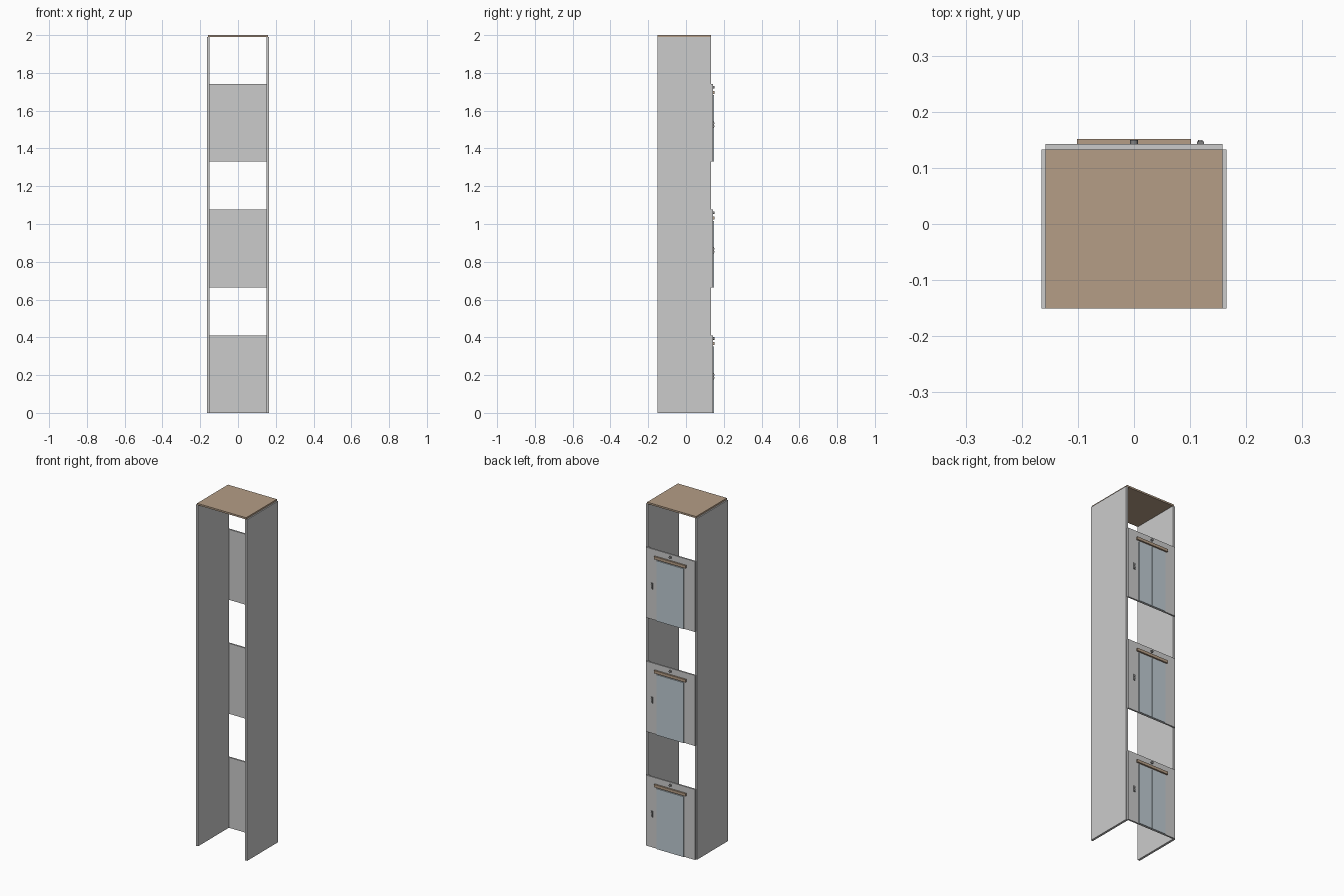
import bpy, math

if "Cube" in bpy.data.objects:
    bpy.data.objects.remove(bpy.data.objects["Cube"])


def material(name, rgb):
    m = bpy.data.materials.new(name)
    m.diffuse_color = (*rgb, 1)
    m.use_nodes = True
    m.node_tree.nodes["Principled BSDF"].inputs["Base Color"].default_value = m.diffuse_color
    return m


BROWN = material("brown", (0.46, 0.34, 0.24))
GLASS = material("blue_grey", (0.52, 0.60, 0.65))
DARK = material("dark_grey", (0.22, 0.22, 0.22))


def box(name, x, y, z, mat=None):
    """Box from (min, max) ranges on each axis."""
    bpy.ops.mesh.primitive_cube_add(size=1, location=[sum(r) / 2 for r in (x, y, z)])
    o = bpy.context.object
    o.name = name
    o.scale = [r[1] - r[0] for r in (x, y, z)]
    bpy.ops.object.transform_apply(location=False, rotation=False, scale=True)
    if mat:
        o.data.materials.append(mat)
    return o


def knob(name, x, z, radius, y, mat=None):
    """Short cylinder pointing out of the landing wall."""
    bpy.ops.mesh.primitive_cylinder_add(vertices=20, radius=radius, depth=y[1] - y[0],
                                        location=(x, sum(y) / 2, z),
                                        rotation=(math.pi / 2, 0, 0))
    o = bpy.context.object
    o.name = name
    bpy.ops.object.shade_smooth_by_angle()
    if mat:
        o.data.materials.append(mat)
    return o


BACK = 0.133    # rear edge of the shaft walls
FACE = 0.1425   # outer face of the landing panels

# Shaft side walls and roof
for side, s in (("left", -1), ("right", 1)):
    box(side + "_wall", sorted((s * 0.152, s * 0.165)), (-0.151, BACK), (0, 1.99))
box("roof", (-0.158, 0.158), (-0.151, BACK), (1.99, 2.0), BROWN)

# Three landings, each with doors, header and call buttons
for i in range(3):
    z = i * 0.665
    n = f"_{i + 1}"
    box("landing_panel" + n, (-0.158, 0.158), (BACK, FACE), (z, z + 0.411))
    for s in (-1, 1):
        box("door_leaf" + n, sorted((s * 0.0015, s * 0.088)), (FACE, 0.1475),
            (z, z + 0.352), GLASS)
    box("door_header" + n, (-0.102, 0.102), (FACE, 0.1515), (z + 0.359, z + 0.375), BROWN)
    knob("floor_indicator" + n, 0, z + 0.394, 0.007, (FACE, 0.150), DARK)
    box("call_plate" + n, (0.1125, 0.1245), (FACE, 0.147), (z + 0.178, z + 0.212), DARK)
    for dz in (0.187, 0.203):
        knob("call_button" + n, 0.1185, z + dz, 0.004, (0.147, 0.150))
